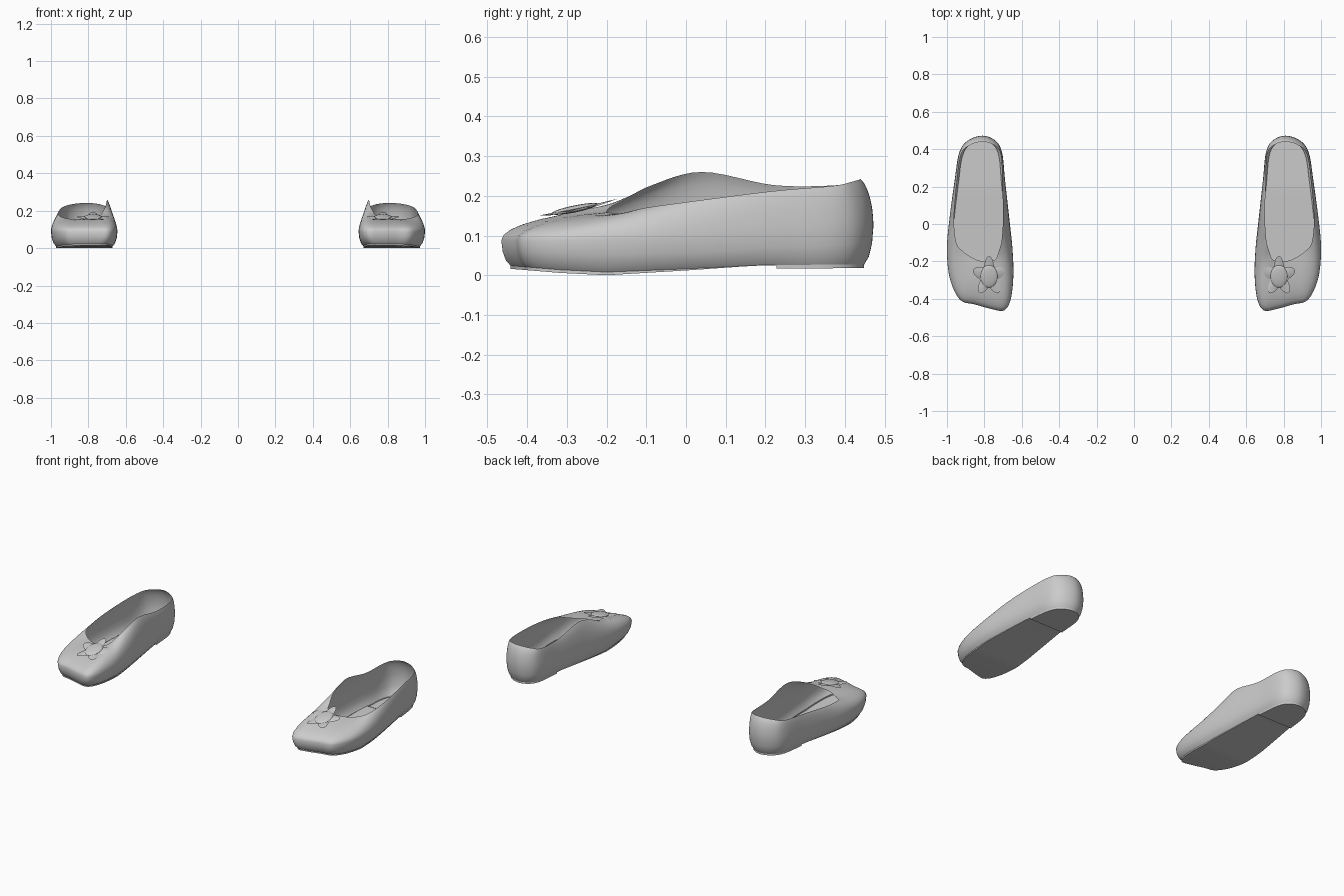
import bpy, bmesh, math
from mathutils import Vector

if "Cube" in bpy.data.objects:
    bpy.data.objects.remove(bpy.data.objects["Cube"])

SUB = 6
# control stations from toe, along outer side, round heel, back on inner side:
# widest outline x, y, then opening rim x, y, z
STATIONS = [
    (.76, -.455, .785, -.20, .160), (.85, -.43, .83, -.195, .158),
    (.93, -.405, .868, -.178, .155), (.985, -.29, .91, -.15, .158),
    (1.0, -.13, .95, -.10, .170), (.985, .04, .962, .03, .188),
    (.958, .24, .947, .22, .212), (.935, .38, .925, .37, .225),
    (.89, .445, .88, .42, .236), (.81, .472, .81, .44, .242),
    (.74, .445, .745, .42, .236), (.705, .38, .712, .37, .226),
    (.69, .24, .705, .22, .227), (.668, .04, .70, .04, .260),
    (.65, -.13, .708, -.09, .225), (.645, -.28, .726, -.155, .190),
    (.66, -.405, .737, -.185, .175), (.695, -.462, .757, -.197, .165)]


def smooth_loop(rows):
    """Closed Catmull-Rom through rows of any width."""
    n, out = len(rows), []
    for i in range(n):
        p = [rows[(i + k) % n] for k in (-1, 0, 1, 2)]
        for s in range(SUB):
            t = s / SUB
            out.append([.5 * (2 * b + (c - a) * t + (2 * a - 5 * b + 4 * c - d) * t * t
                              + (3 * b - a - 3 * c + d) * t ** 3) for a, b, c, d in zip(*p)])
    return out


def sole_z(y):
    pts = [(-.5, .026), (-.44, .024), (-.32, .014), (-.2, .008), (0, .016), (.2, .026), (.5, .027)]
    for (a, za), (b, zb) in zip(pts, pts[1:]):
        if y <= b:
            return za + (zb - za) * (y - a) / (b - a)
    return pts[-1][1]


def finish(name, bm):
    """Make the object and mirror it to the other foot."""
    bmesh.ops.recalc_face_normals(bm, faces=bm.faces)
    me = bpy.data.meshes.new(name)
    bm.to_mesh(me)
    bm.free()
    ob = bpy.data.objects.new(name, me)
    bpy.context.collection.objects.link(ob)
    ob.modifiers.new("other_foot", 'MIRROR').use_mirror_merge = False
    bpy.ops.object.select_all(action='DESELECT')
    ob.select_set(True)
    bpy.context.view_layer.objects.active = ob
    bpy.ops.object.shade_smooth_by_angle(angle=math.radians(40))
    return ob


def bridge(bm, r0, r1):
    n = len(r0)
    for i in range(n):
        j = (i + 1) % n
        bm.faces.new((r0[i], r0[j], r1[j], r1[i]))


loop = smooth_loop(STATIONS)
N = len(loop)
wide = [Vector((x, y, .088 + .035 * max(0, y) / .47)) for x, y, *_ in loop]
rim = [Vector(r[2:]) for r in loop]
sole = []
for w in wide:
    y = w.y * .95
    sole.append(Vector((.82 + (w.x - .82) * .85, y, sole_z(y))))

# upper: rings from sole edge, out to the widest line, then curving in to the rim
bm = bmesh.new()
rings = [sole]
for h, o in ((.2, .5), (.55, .85)):
    rings.append([Vector((s.x + (w.x - s.x) * o, s.y + (w.y - s.y) * o, s.z + (w.z - s.z) * h))
                  for s, w in zip(sole, wide)])
END = math.radians(70)
for k in range(8):
    a = END * k / 7
    u, v = (1 - math.cos(a)) / (1 - math.cos(END)), math.sin(a) / math.sin(END)
    rings.append([Vector((w.x + (r.x - w.x) * u, w.y + (r.y - w.y) * u, w.z + (r.z - w.z) * v))
                  for w, r in zip(wide, rim)])
vrings = [[bm.verts.new(p) for p in ring] for ring in rings]
for r0, r1 in zip(vrings, vrings[1:]):
    bridge(bm, r0, r1)
finish("shoe_upper", bm)


def tread(name, first, last, drop):
    """Thin bottom slab spanning outline pairs first..last, with an edge wall."""
    bm = bmesh.new()
    idx = list(range(first, last + 1))
    idx += [i for i in ((N - k) % N for k in reversed(range(first, last + 1))) if i not in idx]
    top = [bm.verts.new(sole[i]) for i in idx]
    low = {i: bm.verts.new(sole[i] - Vector((0, 0, drop(sole[i].y)))) for i in idx}
    bridge(bm, top, [low[i] for i in idx])
    for i in range(first, last):
        quad = [low[i], low[i + 1], low[(N - i - 1) % N], low[(N - i) % N]]
        bm.faces.new(list(dict.fromkeys(quad)))
    finish(name, bm)


# sole and heel share the line across the shoe near y = 0.22
tread("front_sole", 0, 6 * SUB, lambda y: max(.001, .008 * min(1, (.2 - y) / .4)))
tread("heel_pad", 6 * SUB, 9 * SUB, lambda y: .009)

# flower: five-petal sheet lying on the vamp
CX, CY = .775, -.28


def vamp_z(y):
    return .167 + .2 * (y - CY)


bm = bmesh.new()
M = 60
rings = []
for f in (.4, .7, 1):
    ring = []
    for i in range(M):
        a = math.tau * i / M
        r = f * (.078 + .022 * math.cos(5 * (a - math.pi / 2)))
        x, y = r * .9 * math.cos(a), CY + r * 1.08 * math.sin(a)
        z = vamp_z(y) - 1.2 * x * x + .004 * f * math.cos(5 * (a - math.pi / 2))
        ring.append(bm.verts.new((CX + x, y, z)))
    rings.append(ring)
bridge(bm, rings[0], rings[1])
bridge(bm, rings[1], rings[2])
bm.faces.new(rings[0])
finish("flower_petals", bm)

# flower centre: low oval dome
bm = bmesh.new()
bmesh.ops.create_uvsphere(bm, u_segments=24, v_segments=10, radius=1)
for v in bm.verts:
    y = CY + v.co.y * .06
    v.co = Vector((CX + v.co.x * .045, y, vamp_z(y) + v.co.z * .009))
finish("flower_centre", bm)
